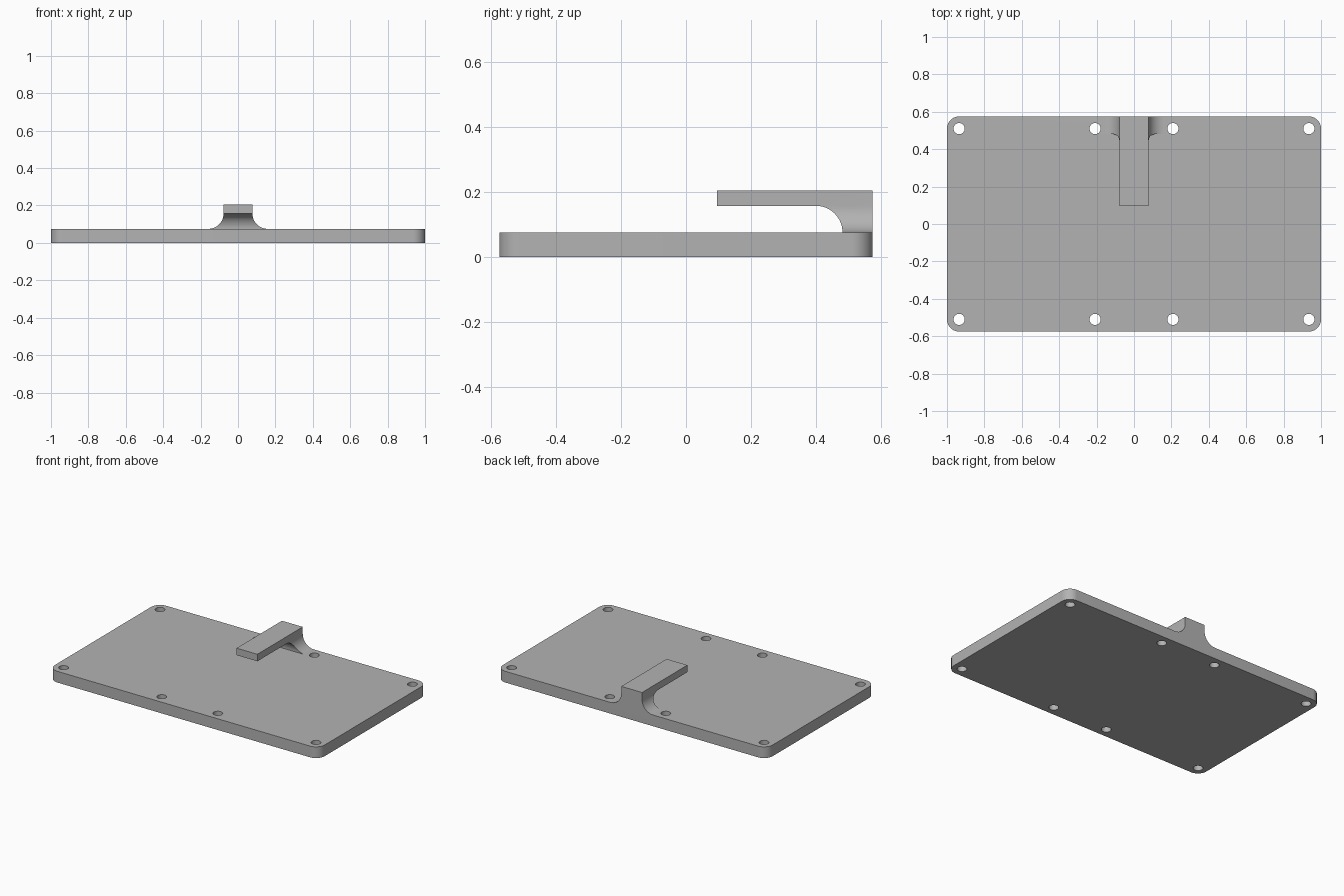
import bpy
import bmesh
from math import sin, cos, pi, radians
from mathutils import Vector

cube = bpy.data.objects.get("Cube")
if cube:
    bpy.data.objects.remove(cube, do_unlink=True)

L, W, T = 1.0, 0.575, 0.075        # half length, half width, thickness
CORNER, HOLE_R = 0.065, 0.03
ARM, FILLET = 0.077, 0.082         # arm half width, fillet radius
ARM_TOP, ARM_FRONT, ARC_Y = 0.204, 0.095, 0.40

grey = bpy.data.materials.new("plain_grey")
grey.use_nodes = True
colour = (0.45, 0.45, 0.45, 1)
grey.diffuse_color = colour
grey.node_tree.nodes["Principled BSDF"].inputs["Base Color"].default_value = colour


def arc(cx, cy, r, start, end, n=16):
    angles = [radians(start + (end - start) * i / n) for i in range(n + 1)]
    return [(cx + r * cos(a), cy + r * sin(a)) for a in angles]


def prism(name, outline, place, depth):
    """Extrude a 2D outline, mapped into space by place, along depth."""
    bm = bmesh.new()
    face = bm.faces.new([bm.verts.new(place(u, v)) for u, v in outline])
    moved = bmesh.ops.extrude_face_region(bm, geom=[face])["geom"]
    bmesh.ops.translate(bm, vec=Vector(depth),
                        verts=[g for g in moved if isinstance(g, bmesh.types.BMVert)])
    bmesh.ops.recalc_face_normals(bm, faces=bm.faces)
    mesh = bpy.data.meshes.new(name)
    bm.to_mesh(mesh)
    bm.free()
    mesh.materials.append(grey)
    obj = bpy.data.objects.new(name, mesh)
    bpy.context.collection.objects.link(obj)
    return obj


def combine(target, other, operation):
    mod = target.modifiers.new(operation.lower(), "BOOLEAN")
    mod.operation, mod.solver, mod.object = operation, "EXACT", other
    bpy.context.view_layer.objects.active = target
    bpy.ops.object.modifier_apply(modifier=mod.name)
    bpy.data.objects.remove(other, do_unlink=True)


# Plate with rounded corners
outline = []
for i, (sx, sy) in enumerate([(1, 1), (-1, 1), (-1, -1), (1, -1)]):
    outline += arc(sx * (L - CORNER), sy * (W - CORNER), CORNER, 90 * i, 90 * i + 90)
plate = prism("plate_with_clip", outline, lambda u, v: (u, v, 0), (0, 0, T))

# Clip: side profile with the curved underside
base = T / 2
side = [(W, base), (W, ARM_TOP), (ARM_FRONT, ARM_TOP), (ARM_FRONT, T + FILLET)]
side += arc(ARC_Y, T, FILLET, 90, 0) + [(ARC_Y + FILLET, base)]
clip = prism("clip", side, lambda u, v: (-0.3, u, v), (0.6, 0, 0))

# Clip: front profile with flared foot, intersected with the side profile
foot = ARM + FILLET
flare = arc(foot, T + FILLET, FILLET, 180, 270)
half = [(ARM, ARM_TOP + 0.1)] + flare + [(foot, base - 0.01)]
front = half + [(-x, z) for x, z in reversed(half)]
mask = prism("clip_mask", front, lambda u, v: (u, 0, v), (0, 1, 0))
combine(clip, mask, "INTERSECT")
combine(plate, clip, "UNION")

# Screw holes along the long edges
for x in (-0.935, -0.208, 0.208, 0.935):
    for y in (-0.51, 0.51):
        hole = prism("hole_cutter", arc(x, y, HOLE_R, 0, 345, 23),
                     lambda u, v: (u, v, -0.1), (0, 0, 0.4))
        combine(plate, hole, "DIFFERENCE")

bpy.ops.object.select_all(action="DESELECT")
plate.select_set(True)
bpy.context.view_layer.objects.active = plate
bpy.ops.object.shade_smooth_by_angle(angle=radians(30))
